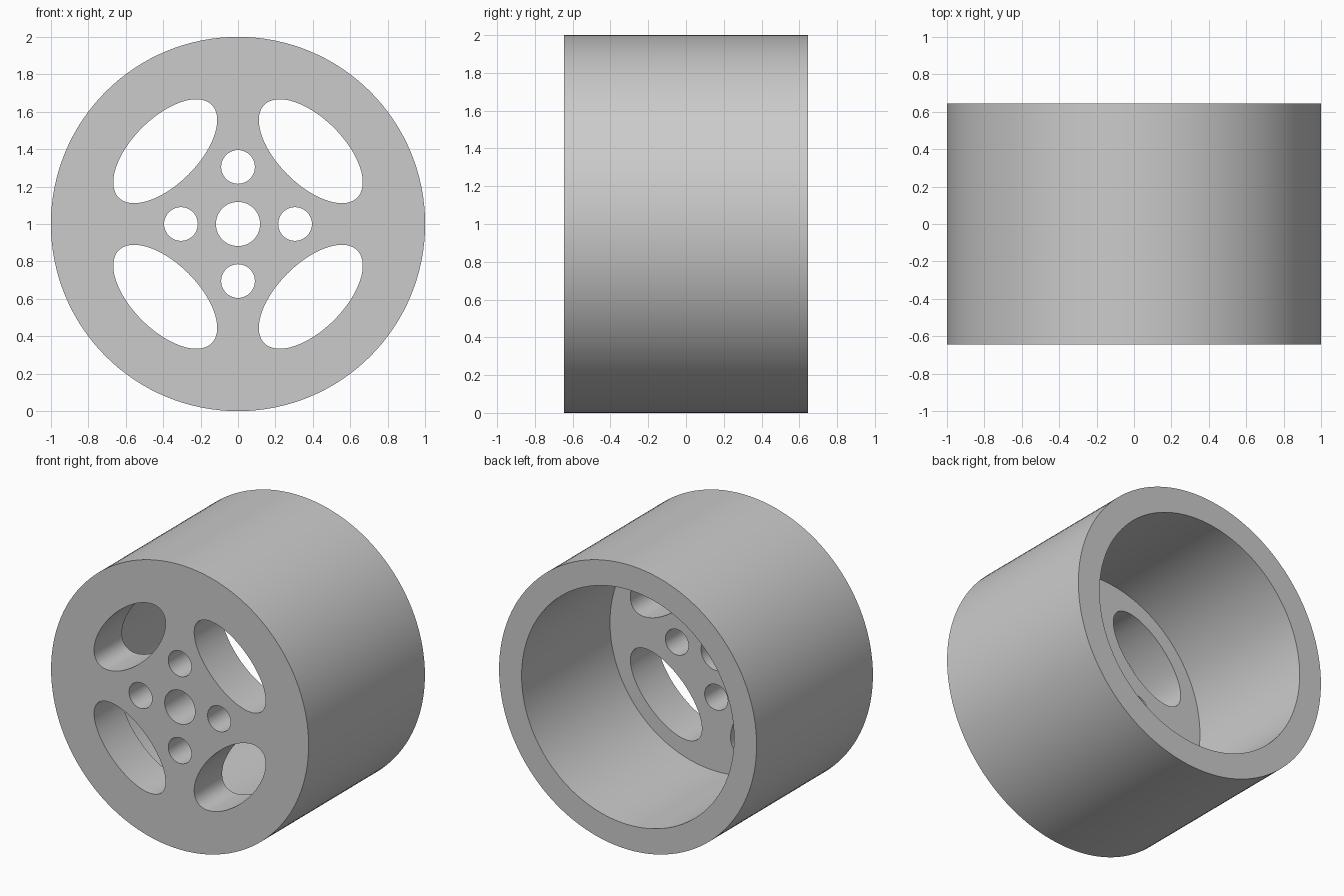
import bpy
import math
from mathutils import Matrix

if "Cube" in bpy.data.objects:
    bpy.data.objects.remove(bpy.data.objects["Cube"], do_unlink=True)

RADIUS = 1.0
FRONT, BACK = -0.645, 0.645
WEB_BACK = -0.335          # rear face of the front web
CENTRE_Z = 1.0


def barrel(name, x, z, y0, y1, rx, rz=None, tilt=0.0, sides=96):
    """Cylinder along y, optionally elliptical and turned about y."""
    bpy.ops.mesh.primitive_cylinder_add(vertices=sides, radius=1, depth=1)
    obj = bpy.context.object
    obj.name = name
    obj.data.transform(
        Matrix.Translation((x, (y0 + y1) / 2, CENTRE_Z + z))
        @ Matrix.Rotation(tilt, 4, 'Y')
        @ Matrix.Diagonal((rx, y1 - y0, rz or rx, 1))
        @ Matrix.Rotation(math.pi / 2, 4, 'X'))
    return obj


def cut(target, cutter):
    """Subtract the cutter from the target and discard it."""
    cutter.hide_render = True
    mod = target.modifiers.new("cut", 'BOOLEAN')
    mod.operation = 'DIFFERENCE'
    mod.solver = 'EXACT'
    mod.object = cutter
    bpy.context.view_layer.objects.active = target
    bpy.ops.object.modifier_apply(modifier=mod.name)
    bpy.data.objects.remove(cutter, do_unlink=True)


# Wheel drum
wheel = barrel("wheel", 0, 0, FRONT, BACK, RADIUS, sides=128)

# Deep recess open at the back
cut(wheel, barrel("recess_cutter", 0, 0, WEB_BACK, BACK + 0.2, 0.825, sides=128))

# Axle hole
through = (FRONT - 0.1, WEB_BACK + 0.1)
cut(wheel, barrel("axle_cutter", 0, 0, *through, 0.118, sides=64))

# Four bolt holes and four slanted oval windows
for i in range(4):
    a = i * math.pi / 2
    cut(wheel, barrel("bolt_cutter", 0.305 * math.cos(a), 0.305 * math.sin(a),
                      *through, 0.09, sides=48))
    a += math.pi / 4
    cut(wheel, barrel("window_cutter", 0.55 * math.cos(a), 0.55 * math.sin(a),
                      *through, 0.176, 0.351, -a))

# Plain grey finish
grey = bpy.data.materials.new("grey")
grey.use_nodes = True
colour = (0.6, 0.6, 0.6, 1)
grey.diffuse_color = colour
grey.node_tree.nodes["Principled BSDF"].inputs["Base Color"].default_value = colour
wheel.data.materials.clear()
wheel.data.materials.append(grey)

# Smooth walls with crisp rims
bpy.ops.object.select_all(action='DESELECT')
wheel.select_set(True)
bpy.context.view_layer.objects.active = wheel
bpy.ops.object.shade_smooth_by_angle(angle=math.radians(30))
